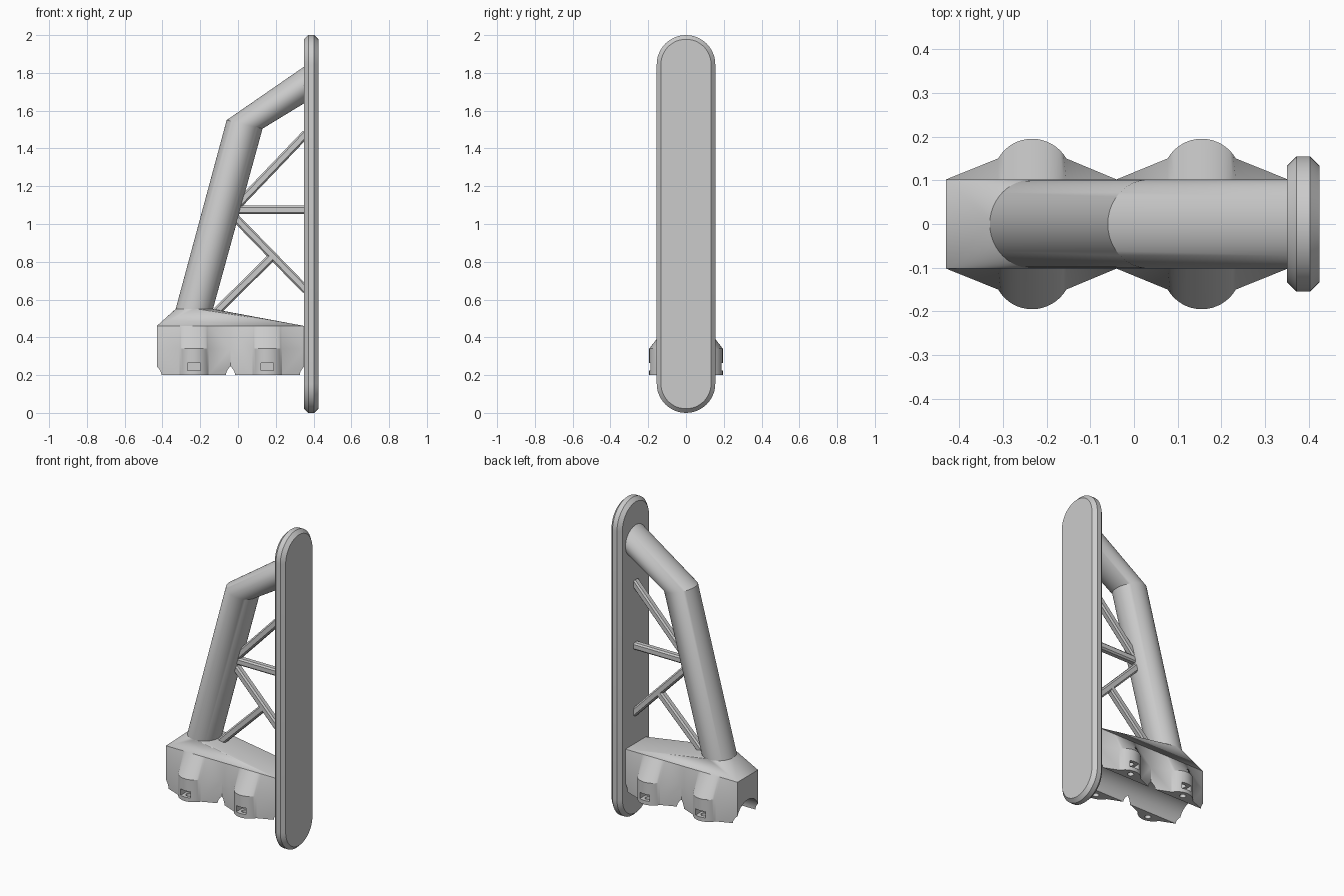
import bpy, bmesh, math
from mathutils import Vector, Matrix

cube = bpy.data.objects.get("Cube")
if cube:
    bpy.data.objects.remove(cube, do_unlink=True)

grey = bpy.data.materials.new("plain grey")
grey.use_nodes = True
grey.diffuse_color = (0.6, 0.6, 0.6, 1)
grey.node_tree.nodes["Principled BSDF"].inputs["Base Color"].default_value = (0.6, 0.6, 0.6, 1)


def finish(name, bm):
    """Turn a bmesh into a named object with smooth shading and sharp edges kept."""
    bmesh.ops.recalc_face_normals(bm, faces=bm.faces)
    mesh = bpy.data.meshes.new(name)
    bm.to_mesh(mesh)
    bm.free()
    mesh.materials.append(grey)
    obj = bpy.data.objects.new(name, mesh)
    bpy.context.collection.objects.link(obj)
    shade(obj)
    return obj


def shade(obj):
    bpy.ops.object.select_all(action="DESELECT")
    obj.select_set(True)
    bpy.context.view_layer.objects.active = obj
    bpy.ops.object.shade_smooth_by_angle(angle=math.radians(30))


def loft(name, rings):
    """Skin a list of equal-length point rings and cap both ends."""
    bm = bmesh.new()
    loops = [[bm.verts.new(p) for p in ring] for ring in rings]
    n = len(loops[0])
    for a, b in zip(loops, loops[1:]):
        for i in range(n):
            j = (i + 1) % n
            bm.faces.new((a[i], a[j], b[j], b[i]))
    bm.faces.new(loops[0])
    bm.faces.new(loops[-1])
    return finish(name, bm)


def oval(left, right, depth, n=48):
    """Ring through two points of the xz plane, with a given half depth in y."""
    l, r = Vector((left[0], 0, left[1])), Vector((right[0], 0, right[1]))
    mid, half = (l + r) / 2, (r - l) / 2
    return [mid + half * math.cos(t) + Vector((0, depth * math.sin(t), 0))
            for t in (2 * math.pi * i / n for i in range(n))]


# End plate: long rounded slab with chamfered rims
def stadium(x, radius, n=24):
    ring = []
    for centre, start in ((1.845, 0), (0.155, math.pi)):
        for i in range(n + 1):
            t = start + math.pi * i / n
            ring.append((x, radius * math.cos(t), centre + radius * math.sin(t)))
    return ring


loft("end_plate", [stadium(0.35, 0.133), stadium(0.372, 0.155),
                   stadium(0.403, 0.155), stadium(0.425, 0.133)])

# Bent main tube, mitred at the elbow
HALF = 0.102
loft("main_tube", [oval((-0.357, 0.45), (-0.16, 0.45), HALF),
                   oval((-0.06, 1.55), (0.13, 1.505), HALF),
                   oval((0.36, 1.84), (0.36, 1.645), HALF)])


# Truss bars: square section with chamfered edges
def bar(name, start, end, half=0.022, chamfer=0.009):
    a, b = Vector((start[0], 0, start[1])), Vector((end[0], 0, end[1]))
    side = Vector((0, 1, 0))
    up = (b - a).normalized().cross(side)
    k = half - chamfer
    section = [(half, k), (k, half), (-k, half), (-half, k),
               (-half, -k), (-k, -half), (k, -half), (half, -k)]
    loft(name, [[p + side * u + up * v for u, v in section] for p in (a, b)])


bar("upper_brace", (-0.03, 1.07), (0.36, 1.478))
bar("level_brace", (-0.06, 1.075), (0.36, 1.075))
bar("lower_brace", (-0.04, 1.06), (0.36, 0.65))
bar("foot_brace", (-0.12, 0.53), (0.18, 0.826))

# Clamp body: waisted outline with round bolt bosses, narrowing above
LEFT, RIGHT, LOW, SHOULDER, EAVES = -0.43, 0.352, 0.2, 0.34, 0.46
BOSSES = (-0.233, 0.155)
side = [(LEFT, HALF)]
for cx in BOSSES:
    for i in range(17):
        t = math.radians(150 - 120 * i / 16)
        side.append((cx + 0.09 * math.cos(t), 0.105 + 0.09 * math.sin(t)))
    side.append((-0.04 if cx < 0 else RIGHT, HALF))
outline = side + [(x, -y) for x, y in reversed(side)]
clamp = loft("clamp_body", [
    [(x, y, LOW) for x, y in outline],
    [(x, y, SHOULDER) for x, y in outline],
    [(x, math.copysign(HALF, y), EAVES) for x, y in outline]])

# Clamp roof: hull from the rectangular eaves to the foot of the tube
bm = bmesh.new()
for x in (LEFT, RIGHT):
    for y in (-HALF, HALF):
        bm.verts.new((x, y, EAVES))
for p in oval((-0.33, 0.55), (-0.132, 0.55), HALF):
    bm.verts.new(p)
hull = bmesh.ops.convex_hull(bm, input=bm.verts)
bmesh.ops.delete(bm, geom=[v for v in bm.verts if not v.link_faces], context="VERTS")
finish("clamp_roof", bm)


# Cutters for the rail channel, nut pockets and bolt holes
def cut(target, bm):
    cutter = finish("cutter", bm)
    cutter.hide_render = True
    mod = target.modifiers.new("cut", "BOOLEAN")
    mod.operation = "DIFFERENCE"
    mod.solver = "EXACT"
    mod.object = cutter
    bpy.context.view_layer.objects.active = target
    bpy.ops.object.modifier_apply(modifier=mod.name)
    bpy.data.objects.remove(cutter, do_unlink=True)


def cylinder(radius, depth, matrix, segments):
    bm = bmesh.new()
    bmesh.ops.create_cone(bm, cap_ends=True, segments=segments, radius1=radius,
                          radius2=radius, depth=depth, matrix=matrix)
    return bm


cut(clamp, cylinder(0.112, 1.2, Matrix.Translation((0, 0, LOW)) @ Matrix.Rotation(math.pi / 2, 4, "Y"), 64))
for cx in BOSSES:
    for s in (-1, 1):
        bm = bmesh.new()
        bmesh.ops.create_cube(bm, size=1, matrix=Matrix.Translation((cx, s * 0.17, 0.245))
                              @ Matrix.Diagonal((0.068, 0.08, 0.04, 1)))
        cut(clamp, bm)
        cut(clamp, cylinder(0.018, 0.2, Matrix.Translation((cx, s * 0.155, 0.2)), 20))
shade(clamp)
